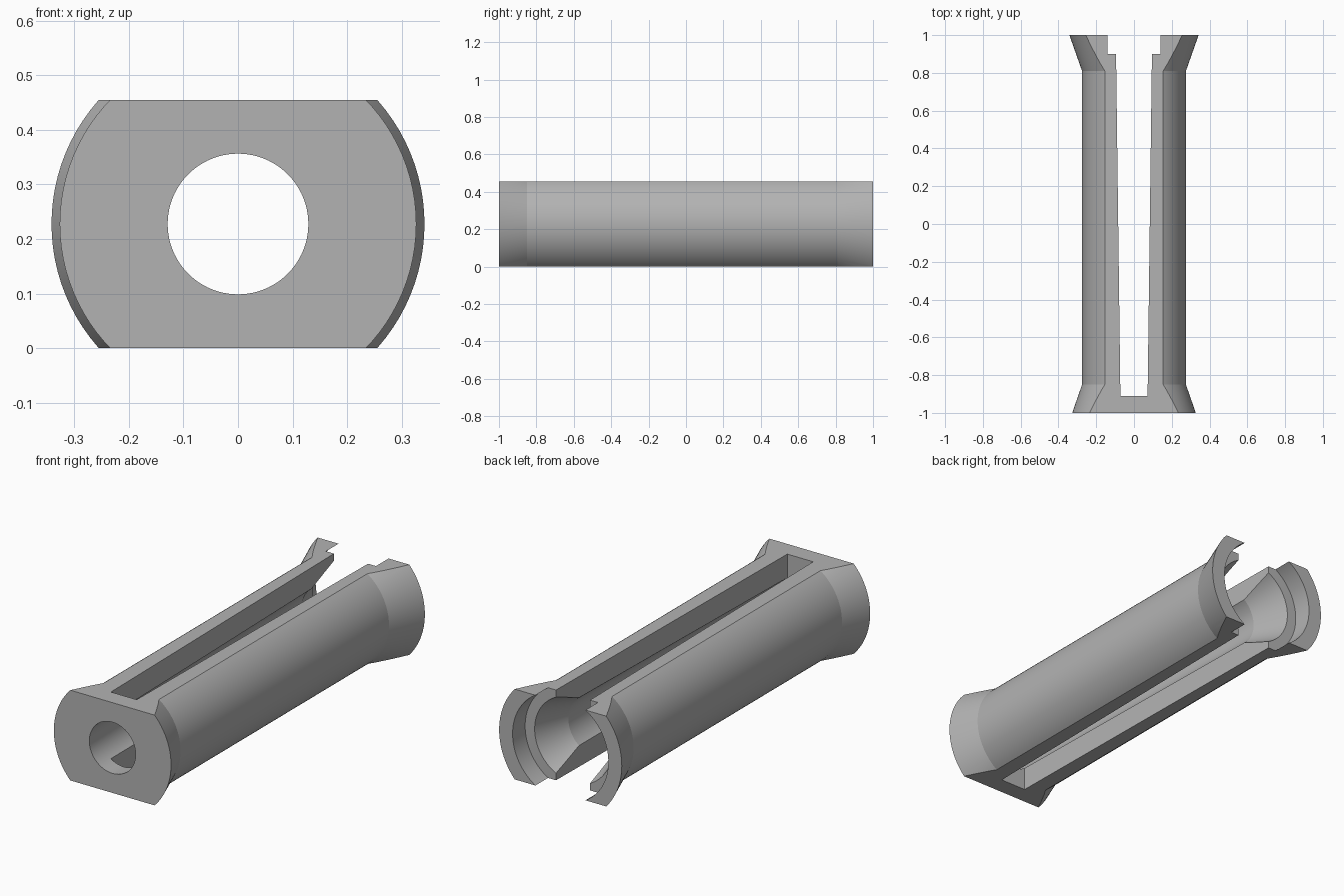
import bpy
import bmesh
from math import radians, tau
from mathutils import Matrix, Vector

default = bpy.data.objects.get("Cube")
if default:
    bpy.data.objects.remove(default, do_unlink=True)

HEIGHT = 0.455
AXIS_Z = HEIGHT / 2

grey = bpy.data.materials.new("plain_grey")
grey.use_nodes = True
colour = (0.45, 0.45, 0.45, 1)
grey.diffuse_color = colour
grey.node_tree.nodes["Principled BSDF"].inputs["Base Color"].default_value = colour


def finish(name, bm):
    bmesh.ops.recalc_face_normals(bm, faces=bm.faces)
    mesh = bpy.data.meshes.new(name)
    bm.to_mesh(mesh)
    bm.free()
    mesh.materials.append(grey)
    obj = bpy.data.objects.new(name, mesh)
    bpy.context.collection.objects.link(obj)
    return obj


def revolve(name, profile, steps=96):
    """Spin a closed (radius, y) outline around the long axis."""
    bm = bmesh.new()
    verts = [bm.verts.new((r, y, AXIS_Z)) for r, y in profile]
    edges = [bm.edges.new((v, verts[i - 1])) for i, v in enumerate(verts)]
    bmesh.ops.spin(bm, geom=verts + edges, cent=(0, 0, AXIS_Z), axis=(0, 1, 0),
                   angle=tau, steps=steps, use_merge=True)
    bmesh.ops.remove_doubles(bm, verts=bm.verts, dist=1e-5)
    return finish(name, bm)


def prism(name, outline, bottom, top):
    """Extrude an (x, y) outline upwards."""
    bm = bmesh.new()
    face = bm.faces.new([bm.verts.new((x, y, bottom)) for x, y in outline])
    new = bmesh.ops.extrude_face_region(bm, geom=[face])["geom"]
    bmesh.ops.translate(bm, vec=(0, 0, top - bottom),
                        verts=[v for v in new if isinstance(v, bmesh.types.BMVert)])
    return finish(name, bm)


def cut(obj, cutter, operation):
    cutter.hide_render = True
    mod = obj.modifiers.new(cutter.name, "BOOLEAN")
    mod.operation = operation
    mod.solver = "EXACT"
    mod.object = cutter
    bpy.context.view_layer.objects.active = obj
    bpy.ops.object.modifier_apply(modifier=mod.name)
    bpy.data.objects.remove(cutter, do_unlink=True)


# Flared tube with tapered bore, countersink and rear counterbore
outer = [(0.327, -1), (0.275, -0.85), (0.275, 0.81), (0.342, 1)]
inner = [(0.267, 1), (0.267, 0.9), (0.214, 0.9), (0.152, 0.72), (0.129, -1)]
body = revolve("slotted_tube", outer + inner)

# Flats on top and bottom
cut(body, prism("flats", [(-1, -2), (1, -2), (1, 2), (-1, 2)], 0, HEIGHT), "INTERSECT")

# Tapered slot through both flats, open at the rear
slot = [(-0.072, -0.91), (0.072, -0.91), (0.095, 0.9), (0.095, 1.2), (-0.095, 1.2), (-0.095, 0.9)]
cut(body, prism("slot", slot, -0.5, 1), "DIFFERENCE")

bpy.ops.object.select_all(action="DESELECT")
body.select_set(True)
bpy.context.view_layer.objects.active = body
bpy.ops.object.shade_smooth_by_angle(angle=radians(15))
